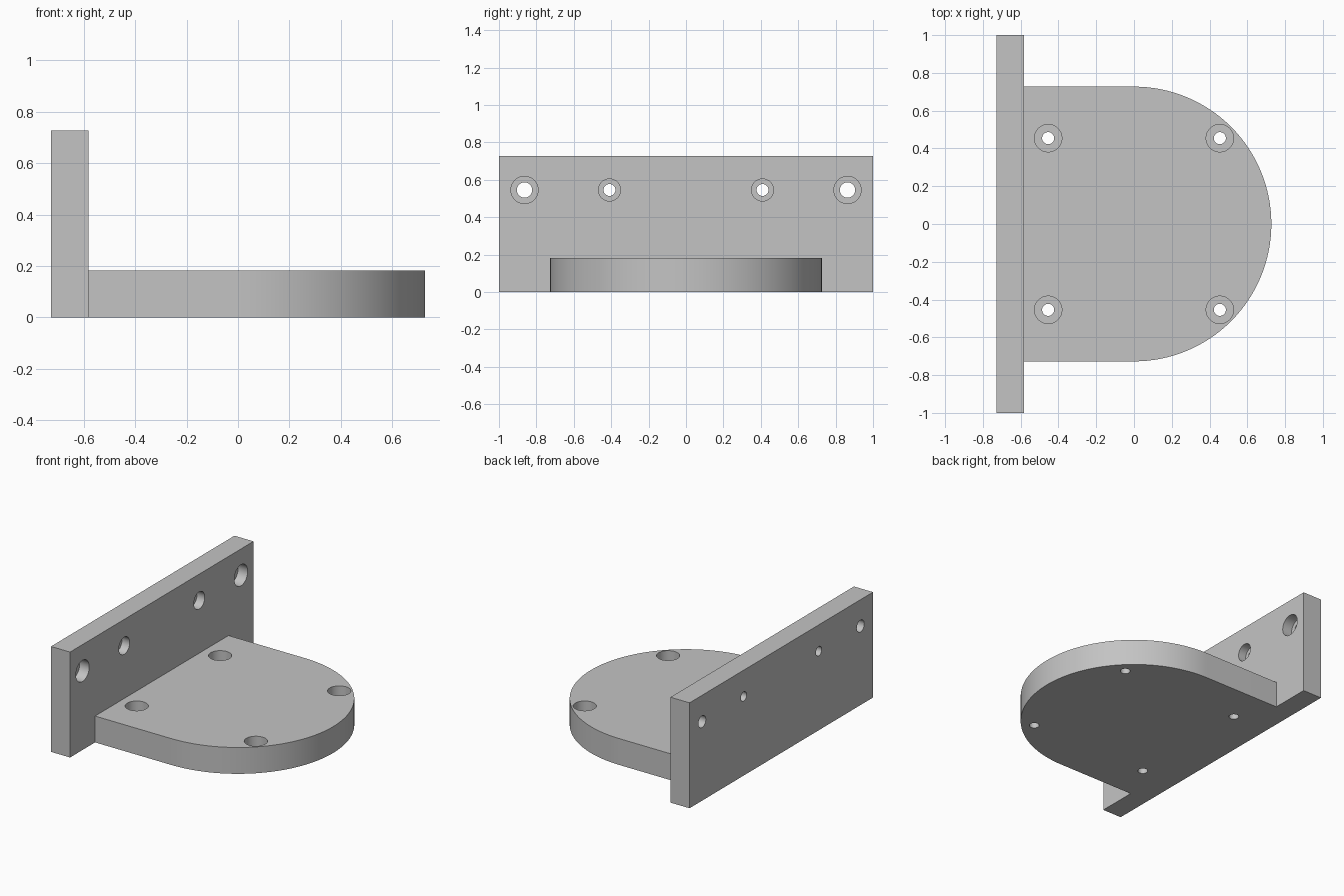
import bpy, bmesh, math
from mathutils import Matrix, Vector

cube = bpy.data.objects.get("Cube")
if cube:
    bpy.data.objects.remove(cube, do_unlink=True)

MM = 2 / 110              # the part is drawn in whole and quarter millimetres
RADIUS = 40 * MM          # rounded end of the base, also the wall height
WALL_T = 8 * MM
BASE_T = 10 * MM

grey = bpy.data.materials.new("plain grey")
grey.use_nodes = True
colour = (0.55, 0.55, 0.55, 1)
grey.diffuse_color = colour
grey.node_tree.nodes["Principled BSDF"].inputs["Base Color"].default_value = colour


def finish(bm, name):
    bmesh.ops.recalc_face_normals(bm, faces=bm.faces)
    mesh = bpy.data.meshes.new(name)
    bm.to_mesh(mesh)
    bm.free()
    mesh.materials.append(grey)
    obj = bpy.data.objects.new(name, mesh)
    bpy.context.collection.objects.link(obj)
    return obj


def prism(name, outline, height):
    bm = bmesh.new()
    face = bm.faces.new([bm.verts.new((x, y, 0)) for x, y in outline])
    top = bmesh.ops.extrude_face_region(bm, geom=[face])["geom"]
    bmesh.ops.translate(bm, vec=(0, 0, height),
                        verts=[v for v in top if isinstance(v, bmesh.types.BMVert)])
    return finish(bm, name)


def stepped_hole(bm, matrix, head, shank, depth, through, sides=48):
    """Counterbored hole cutter, sunk along local -z from the surface."""
    over = 0.03
    profile = [(head, over), (head, -depth), (shank, -depth), (shank, -through - over)]
    rings = []
    for r, z in profile:
        angles = [2 * math.pi * i / sides for i in range(sides)]
        rings.append([bm.verts.new(matrix @ Vector((r * math.cos(a), r * math.sin(a), z)))
                      for a in angles])
    for low, high in zip(rings, rings[1:]):
        for i in range(sides):
            j = (i + 1) % sides
            bm.faces.new((low[i], low[j], high[j], high[i]))
    bm.faces.new(rings[0])
    bm.faces.new(rings[-1])


def combine(target, tool, operation):
    mod = target.modifiers.new(operation.lower(), "BOOLEAN")
    mod.object, mod.operation, mod.solver = tool, operation, "EXACT"
    bpy.context.view_layer.objects.active = target
    bpy.ops.object.modifier_apply(modifier=mod.name)
    bpy.data.objects.remove(tool, do_unlink=True)


# Upright mounting wall
inner = -RADIUS + WALL_T
bracket = prism("mounting_bracket",
                [(-RADIUS, -1), (inner, -1), (inner, 1), (-RADIUS, 1)], RADIUS)

# Base plate with a half-round end, set into the wall
steps = 64
arc = [math.pi * (i / steps - 0.5) for i in range(steps + 1)]
root = inner - WALL_T / 2
outline = [(root, -RADIUS)]
outline += [(RADIUS * math.cos(a), RADIUS * math.sin(a)) for a in arc]
outline.append((root, RADIUS))
combine(bracket, prism("base_plate", outline, BASE_T), "UNION")

# Counterbored screw holes in the base and the wall
bm = bmesh.new()
turn = Matrix.Rotation(math.pi / 2, 4, "Y")
for side in (-1, 1):
    for x in (-25, 25):
        place = Matrix.Translation((x * MM, side * 25 * MM, BASE_T))
        stepped_hole(bm, place, 4 * MM, 1.75 * MM, 5 * MM, BASE_T)
    for y, head, shank, depth in ((47.5, 4, 2.25, 4), (22.5, 3.25, 1.75, 3.25)):
        place = Matrix.Translation((inner, side * y * MM, 30 * MM)) @ turn
        stepped_hole(bm, place, head * MM, shank * MM, depth * MM, WALL_T)
cutter = finish(bm, "hole_cutter")
cutter.hide_render = True
combine(bracket, cutter, "DIFFERENCE")

# Smooth curved walls, sharp edges
bpy.ops.object.select_all(action="DESELECT")
bracket.select_set(True)
bpy.context.view_layer.objects.active = bracket
bpy.ops.object.shade_smooth_by_angle(angle=math.radians(30))
